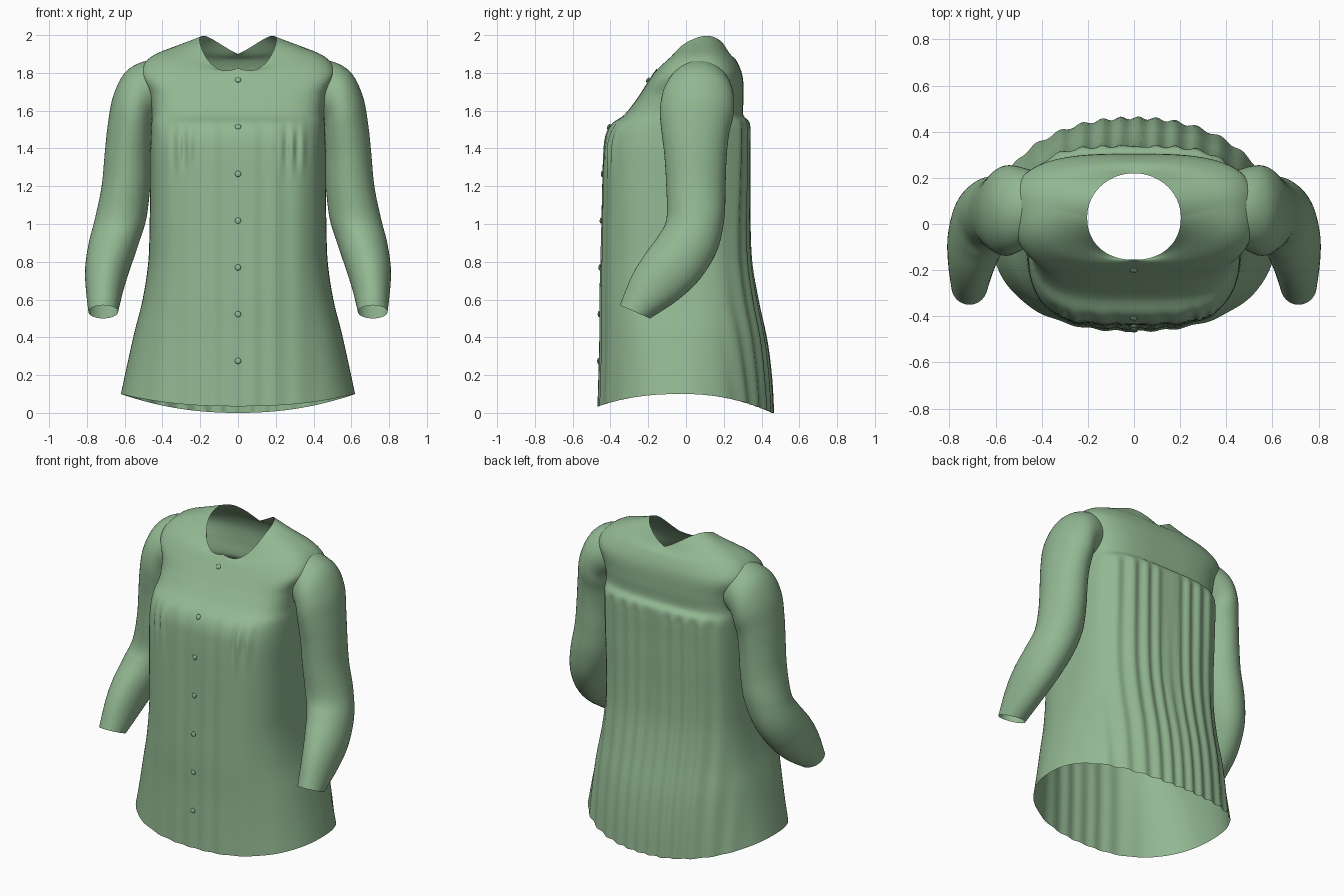
import bpy
import math
from mathutils import Vector

if "Cube" in bpy.data.objects:
    bpy.data.objects.remove(bpy.data.objects["Cube"])

fabric = bpy.data.materials.new("sage green fabric")
fabric.use_nodes = True
GREEN = (0.29, 0.48, 0.29, 1)
fabric.diffuse_color = GREEN
bsdf = fabric.node_tree.nodes["Principled BSDF"]
bsdf.inputs["Base Color"].default_value = GREEN
bsdf.inputs["Roughness"].default_value = 0.8


def spline(rows, steps):
    """Smooth interpolation through tuples of numbers."""
    out = []
    for i in range(len(rows) - 1):
        a, b, c, d = (rows[max(i - 1, 0)], rows[i], rows[i + 1],
                      rows[min(i + 2, len(rows) - 1)])
        for k in range(steps):
            t = k / steps
            out.append([q + t * ((r - p) / 2 + t * (p - 2.5 * q + 2 * r - s / 2
                        + t * (1.5 * (q - r) + (s - p) / 2)))
                        for p, q, r, s in zip(a, b, c, d)])
    return out + [list(rows[-1])]


def loft(name, rings):
    """Open tube joining rings of equal point count."""
    n = len(rings[0])
    verts = [p for ring in rings for p in ring]
    faces = [(j * n + i, j * n + (i + 1) % n,
              (j + 1) * n + (i + 1) % n, (j + 1) * n + i)
             for j in range(len(rings) - 1) for i in range(n)]
    mesh = bpy.data.meshes.new(name)
    mesh.from_pydata(verts, [], faces)
    mesh.materials.append(fabric)
    mesh.shade_smooth()
    obj = bpy.data.objects.new(name, mesh)
    bpy.context.collection.objects.link(obj)
    return obj


def power(v, e):
    return math.copysign(abs(v) ** e, v)


def bump(v, centre, width):
    return math.exp(-((v - centre) / width) ** 2)


def gathers(x, z, s):
    """Depth of the vertical folds; s is -1 at the front and 1 at the back."""
    below_yoke = min(max((1.56 - z) / 0.06, 0), 1)
    if s > 0:
        wave = math.sin(72 * x + 1.2 * math.sin(9 * x))
        return 0.007 * wave * below_yoke * min(1, 2 * s * s)
    tucks = 0.012 * math.sin(105 * x) * bump(abs(x), 0.3, 0.07) * bump(z, 1.4, 0.1)
    drape = 0.004 * math.sin(48 * x + 2 * math.sin(7 * x))
    return (tucks + drape * below_yoke) * s * s


# Body: half width, front y, back y, side y, front z, side z, back z,
# squareness, lift behind the shoulder line
body_rows = [
    (.62, -.465, .46, -.02, .035, .10, .00, 2.15, 0),
    (.59, -.46, .45, -.02, .20, .24, .18, 2.2, 0),
    (.55, -.455, .425, -.02, .40, .42, .38, 2.35, 0),
    (.505, -.455, .38, -.01, .60, .60, .59, 2.6, 0),
    (.475, -.45, .345, 0, .80, .80, .80, 2.9, 0),
    (.468, -.445, .335, 0, 1.0, 1.0, 1.0, 3.1, 0),
    (.465, -.44, .335, .01, 1.2, 1.2, 1.2, 3.3, 0),
    (.465, -.435, .335, .02, 1.36, 1.36, 1.36, 3.4, 0),
    (.463, -.425, .337, .03, 1.46, 1.45, 1.47, 3.4, 0),
    (.46, -.392, .333, .04, 1.53, 1.52, 1.54, 3.4, 0),
    (.458, -.325, .303, .05, 1.58, 1.59, 1.58, 3.3, 0),
    (.475, -.262, .305, .06, 1.66, 1.69, 1.67, 3.2, 0),
    (.52, -.21, .30, .07, 1.74, 1.80, 1.78, 3, 0),
    (.46, -.178, .27, .075, 1.79, 1.885, 1.86, 2.6, 0),
    (.33, -.163, .24, .06, 1.812, 1.94, 1.888, 2.2, .03),
    (.203, -.155, .22, .03, 1.825, 1.975, 1.90, 2, .09),
]
COLS = 320
body_rings = []
for w, yf, yb, yc, zf, zs, zb, square, lift in spline(body_rows, 6):
    ring = []
    for i in range(COLS):
        a = math.tau * i / COLS
        c, s = math.cos(a), math.sin(a)
        y_end, z_end, e = (yb, zb, 2 / square) if s > 0 else (yf, zf, 2 / (square + .2))
        x = w * power(c, e)
        y = yc + abs(s) ** e * (y_end - yc)
        z = zs + s * s * (z_end - zs) + lift * s * abs(c)
        ring.append((x, y + gathers(x, z, s), z))
    body_rings.append(ring)
loft("blouse_body", body_rings)

# Sleeve: inner x, inner z, outer x, outer z, centre y, half depth, front rise
sleeve_rows = [
    (.36, 1.58, .37, 1.82, .075, .13, 0),
    (.43, 1.55, .47, 1.865, .07, .165, 0),
    (.45, 1.53, .59, 1.81, .063, .19, 0),
    (.452, 1.49, .66, 1.68, .057, .195, 0),
    (.455, 1.43, .69, 1.52, .05, .178, 0),
    (.46, 1.34, .705, 1.38, .05, .165, .01),
    (.465, 1.20, .722, 1.20, .052, .157, .01),
    (.485, 1.03, .757, 1.03, .05, .153, .0),
    (.525, .90, .79, .90, .01, .155, .04),
    (.57, .77, .809, .77, -.075, .15, .06),
    (.605, .66, .806, .66, -.165, .125, .06),
    (.635, .535, .792, .535, -.27, .08, .035),
]
for side, sign in (("left", 1), ("right", -1)):
    rings = []
    for xi, zi, xo, zo, yc, depth, rise in spline(sleeve_rows, 6):
        mid = Vector(((xi + xo) / 2, yc, (zi + zo) / 2))
        out = Vector(((xo - xi) / 2, 0, (zo - zi) / 2))
        fore = Vector((0, -depth, rise))
        ring = [mid + out * math.cos(a) + fore * math.sin(a)
                for a in (math.tau * i / 48 for i in range(48))]
        rings.append([(sign * p.x, p.y, p.z) for p in ring])
    loft(side + "_sleeve", rings)

# Buttons sit on the centre front, tilted with the cloth
front = [Vector(ring[COLS * 3 // 4]) for ring in body_rings]
for k in range(7):
    z = 0.275 + 0.2475 * k
    j = min(range(1, len(front) - 1), key=lambda n: abs(front[n].z - z))
    up = front[j + 1] - front[j - 1]
    normal = Vector((0, -up.z, up.y)).normalized()
    spot = front[j] + up * ((z - front[j].z) / up.z) + normal * 0.006
    bpy.ops.mesh.primitive_uv_sphere_add(segments=16, ring_count=8, radius=0.016,
                                         location=spot)
    button = bpy.context.object
    button.name = "button_%d" % (k + 1)
    button.scale.z = 0.4
    button.rotation_euler = normal.to_track_quat('Z', 'Y').to_euler()
    button.data.materials.append(fabric)
    button.data.shade_smooth()
